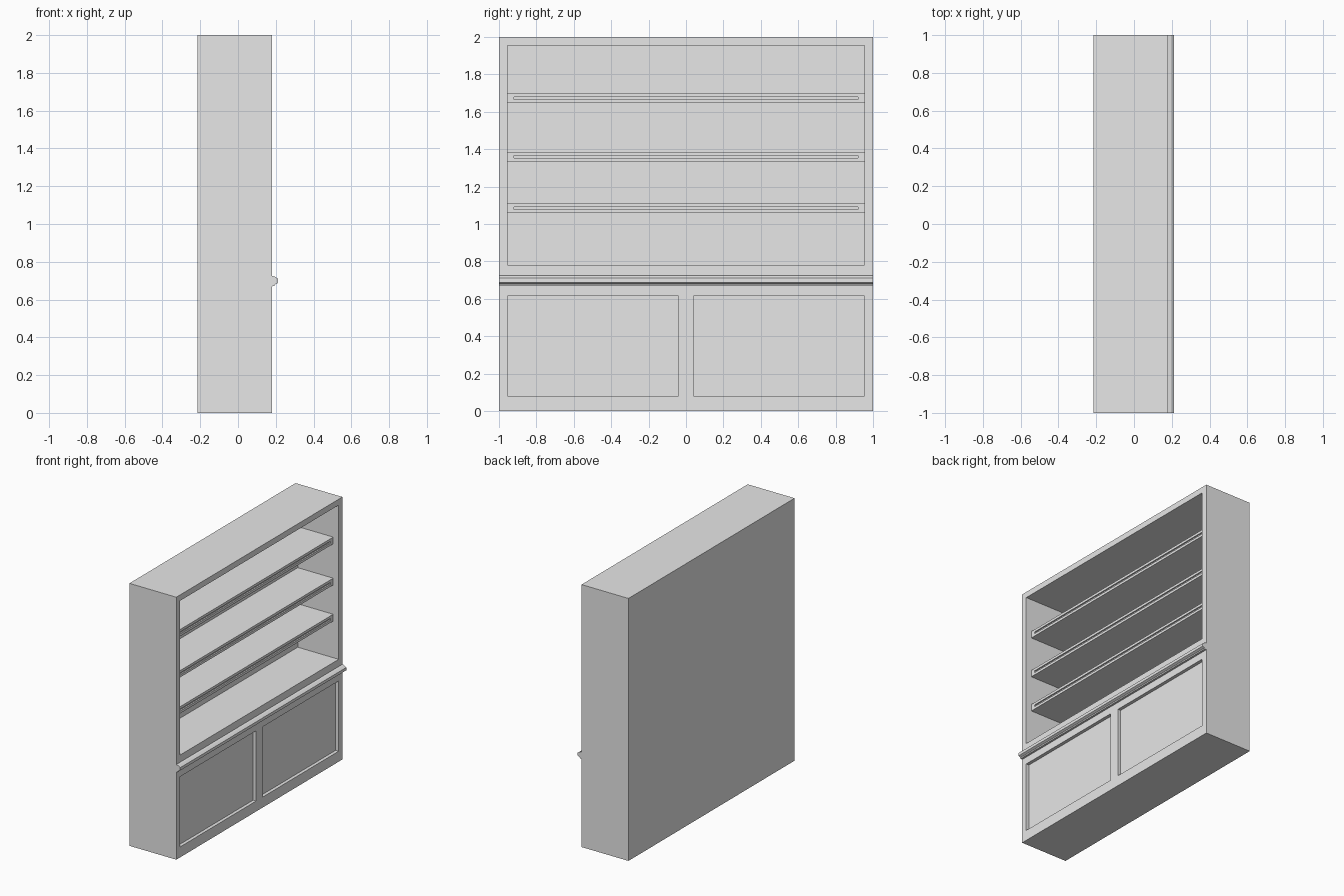
import bpy
import bmesh
import math
from mathutils import Vector

cube = bpy.data.objects.get("Cube")
if cube:
    bpy.data.objects.remove(cube, do_unlink=True)

# One plain grey paint
paint = bpy.data.materials.new("plain_grey")
paint.use_nodes = True
GREY = (0.8, 0.8, 0.8, 1)
paint.diffuse_color = GREY
paint.node_tree.nodes["Principled BSDF"].inputs["Base Color"].default_value = GREY

BACK, FRONT, HALF = -0.215, 0.18, 1.0
INNER = 0.955          # half width inside the frame
BACK_PANEL = -0.165    # inside face of the back


def finish(bm, name):
    bmesh.ops.dissolve_limit(bm, angle_limit=math.radians(1), verts=bm.verts, edges=bm.edges)
    bmesh.ops.recalc_face_normals(bm, faces=bm.faces)
    mesh = bpy.data.meshes.new(name)
    bm.to_mesh(mesh)
    bm.free()
    mesh.materials.append(paint)
    obj = bpy.data.objects.new(name, mesh)
    bpy.context.collection.objects.link(obj)
    return obj


def box(x0, x1, y0, y1, z0, z1):
    bm = bmesh.new()
    bmesh.ops.create_cube(bm, size=1)
    bmesh.ops.scale(bm, vec=(x1 - x0, y1 - y0, z1 - z0), verts=bm.verts)
    bmesh.ops.translate(bm, vec=((x0 + x1) / 2, (y0 + y1) / 2, (z0 + z1) / 2), verts=bm.verts)
    return bm


def recess(bm, x, y0, y1, z0, z1, depth):
    """Push a rectangle of the front face at x back by depth."""
    for axis, value in (((0, 1, 0), y0), ((0, 1, 0), y1), ((0, 0, 1), z0), ((0, 0, 1), z1)):
        front = [f for f in bm.faces if f.normal.x > 0.9 and abs(f.calc_center_median().x - x) < 1e-4]
        geom = list({g for f in front for g in (f, *f.edges, *f.verts)})
        bmesh.ops.bisect_plane(bm, geom=geom, plane_co=Vector(axis) * value, plane_no=axis)
        bm.normal_update()
    picked = []
    for f in bm.faces:
        c = f.calc_center_median()
        if f.normal.x > 0.9 and abs(c.x - x) < 1e-4 and y0 < c.y < y1 and z0 < c.z < z1:
            picked.append(f)
    result = bmesh.ops.extrude_face_region(bm, geom=picked)
    moved = [g for g in result["geom"] if isinstance(g, bmesh.types.BMVert)]
    bmesh.ops.translate(bm, vec=(-depth, 0, 0), verts=moved)
    bmesh.ops.delete(bm, geom=[f for f in picked if f.is_valid], context="FACES")
    bm.normal_update()


# Cabinet body: open shelving above, two sunk door panels below
body = box(BACK, FRONT, -HALF, HALF, 0, 2)
body.normal_update()
recess(body, FRONT, -INNER, INNER, 0.78, 1.955, FRONT - BACK_PANEL)
for y0, y1 in ((-INNER, -0.04), (0.04, INNER)):
    recess(body, FRONT, y0, y1, 0.08, 0.615, 0.025)
finish(body, "cabinet_body")

# Shelves with a fine groove along the front edge
for name, z in (("lower_shelf", 1.085), ("middle_shelf", 1.36), ("upper_shelf", 1.673)):
    shelf = box(BACK_PANEL, 0.134, -INNER, INNER, z - 0.026, z + 0.026)
    shelf.normal_update()
    recess(shelf, 0.134, -0.92, 0.92, z - 0.007, z + 0.007, 0.01)
    finish(shelf, name)

# Waist moulding: a profile swept across the full width
profile = [(FRONT, 0.725), (0.195, 0.722), (0.213, 0.71), (0.213, 0.688),
           (0.196, 0.68), (0.193, 0.672), (FRONT, 0.67)]
moulding = bmesh.new()
end = moulding.faces.new([moulding.verts.new((x, -HALF, z)) for x, z in profile])
swept = bmesh.ops.extrude_face_region(moulding, geom=[end], use_keep_orig=True)
bmesh.ops.translate(moulding, vec=(0, 2 * HALF, 0),
                    verts=[g for g in swept["geom"] if isinstance(g, bmesh.types.BMVert)])
finish(moulding, "waist_moulding")
